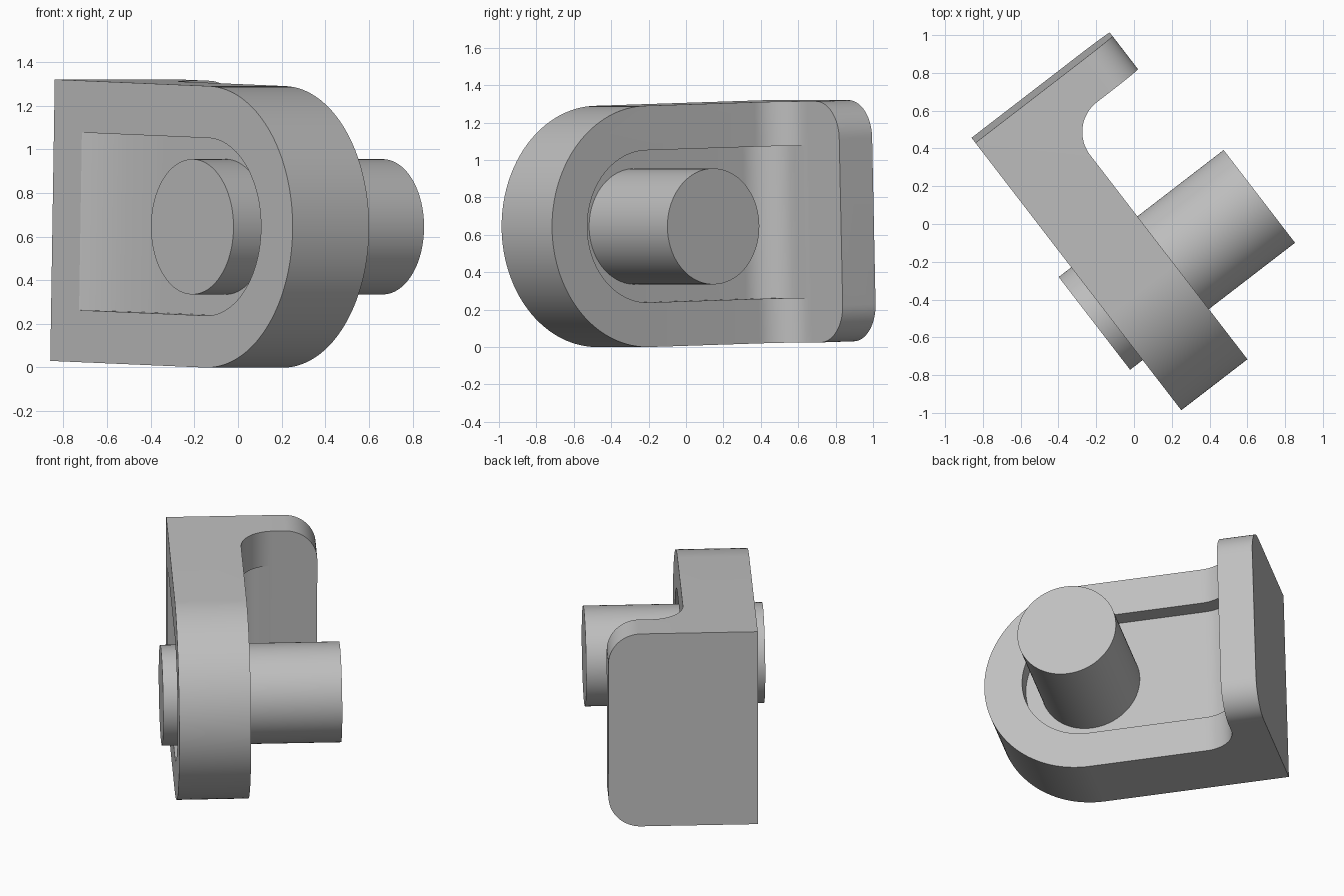
import bpy, bmesh, math
from mathutils import Matrix, Vector

cube = bpy.data.objects.get("Cube")
if cube:
    bpy.data.objects.remove(cube, do_unlink=True)

# Local frame: u along the plate, v through its thickness, w upward
LENGTH, THICK, HALF = 1.804, 0.442, 0.645
FOOT, REACH, FILLET = 0.222, 0.92, 0.2
WEB_FRONT, WEB_BACK, SLOT_R = 0.11, 0.332, 0.407
CENTRE = LENGTH - HALF
PLACE = (Matrix.Translation((-0.85, 0.443, 0.675))
         @ Matrix.Rotation(math.radians(-52.4), 4, 'Z')
         @ Matrix.Rotation(math.radians(1.5), 4, 'Y'))

grey = bpy.data.materials.new("plain_grey")
grey.use_nodes = True
grey.diffuse_color = (0.52, 0.52, 0.52, 1)
grey.node_tree.nodes["Principled BSDF"].inputs["Base Color"].default_value = (0.52, 0.52, 0.52, 1)


def arc(cx, cy, r, start, end, steps=20):
    angles = [math.radians(start + (end - start) * i / steps) for i in range(steps + 1)]
    return [(cx + r * math.cos(a), cy + r * math.sin(a)) for a in angles]


def prism(name, outline, axis, low, high):
    """Extrude a 2D outline along the named local axis."""
    def place(p, d):
        return {'u': (d, p[0], p[1]), 'v': (p[0], d, p[1]), 'w': (p[0], p[1], d)}[axis]
    bm = bmesh.new()
    face = bm.faces.new([bm.verts.new(place(p, low)) for p in outline])
    ext = bmesh.ops.extrude_face_region(bm, geom=[face])
    shift = Vector(place((0, 0), high - low))
    bmesh.ops.translate(bm, vec=shift, verts=[g for g in ext["geom"] if isinstance(g, bmesh.types.BMVert)])
    bmesh.ops.recalc_face_normals(bm, faces=bm.faces)
    mesh = bpy.data.meshes.new(name)
    bm.to_mesh(mesh)
    bm.free()
    mesh.materials.append(grey)
    obj = bpy.data.objects.new(name, mesh)
    bpy.context.collection.objects.link(obj)
    return obj


def combine(obj, cutter, operation):
    """Bake one boolean and discard the cutter."""
    mod = obj.modifiers.new("shape", 'BOOLEAN')
    mod.object, mod.operation, mod.solver = cutter, operation, 'EXACT'
    graph = bpy.context.evaluated_depsgraph_get()
    result = bpy.data.meshes.new_from_object(obj.evaluated_get(graph))
    obj.modifiers.clear()
    obj.data = result
    bpy.data.objects.remove(cutter, do_unlink=True)


def rounded_end(name, r, start, low, high):
    return prism(name, [(start, -r)] + arc(CENTRE, 0, r, -90, 90, 64) + [(start, r)], 'v', low, high)


def finish(obj):
    obj.data.transform(PLACE)
    bpy.ops.object.select_all(action='DESELECT')
    obj.select_set(True)
    bpy.context.view_layer.objects.active = obj
    bpy.ops.object.shade_smooth_by_angle(angle=math.radians(20))


# Bracket: L profile with an inner fillet
profile = [(0, 0), (LENGTH + 0.1, 0), (LENGTH + 0.1, THICK)]
profile += arc(FOOT + FILLET, THICK + FILLET, FILLET, 270, 180)
profile += [(FOOT, REACH), (0, REACH)]
bracket = prism("bracket", profile, 'w', -HALF - 0.1, HALF + 0.1)

# Half-round plate end and straight top and bottom
combine(bracket, rounded_end("end_cutter", HALF, -0.1, -0.1, REACH + 0.1), 'INTERSECT')

# Rounded corners on the free edge of the foot
corner = REACH - FILLET
foot_shape = [(-0.1, -HALF - 0.1), (corner, -HALF - 0.1)]
foot_shape += arc(corner, -HALF + FILLET, FILLET, -90, 0)
foot_shape += arc(corner, HALF - FILLET, FILLET, 0, 90)
foot_shape += [(corner, HALF + 0.1), (-0.1, HALF + 0.1)]
combine(bracket, prism("foot_cutter", foot_shape, 'u', -0.1, LENGTH + 0.1), 'INTERSECT')

# Back pocket, filleted into the foot
inner = FOOT + 0.001
pocket = [(LENGTH, REACH), (LENGTH, WEB_BACK)]
pocket = pocket[::-1] + [(LENGTH, REACH), (inner, REACH)]
pocket += arc(inner + FILLET, WEB_BACK + FILLET, FILLET, 180, 270)
back = prism("back_pocket", pocket[1:], 'w', -1, 1)
back_floor = [(LENGTH, WEB_BACK), (LENGTH, REACH), (inner, REACH)]
back_floor += arc(inner + FILLET, WEB_BACK + FILLET, FILLET, 180, 270)
bpy.data.objects.remove(back, do_unlink=True)
back = prism("back_pocket", back_floor, 'w', -1, 1)
combine(back, rounded_end("slot_cutter", SLOT_R, 0, -0.2, 0.85), 'INTERSECT')
combine(bracket, back, 'DIFFERENCE')

# Front pocket, fading out in a shallow curve
ramp_start, run = 0.21, 0.5
radius = (run ** 2 + WEB_FRONT ** 2) / (2 * WEB_FRONT)
sweep = math.degrees(math.asin(run / radius))
ramp = arc(ramp_start + run, WEB_FRONT - radius, radius, 90 + sweep, 90)
front_floor = [(LENGTH, -0.1), (ramp_start, -0.1)] + ramp + [(LENGTH, WEB_FRONT)]
front = prism("front_pocket", front_floor, 'w', -1, 1)
combine(front, rounded_end("slot_cutter", SLOT_R, 0, -0.05, 0.3), 'INTERSECT')
combine(bracket, front, 'DIFFERENCE')
finish(bracket)

# Pin through the rounded end
pin = prism("pin", arc(CENTRE, 0, 0.31, 0, 360, 96)[:-1], 'v', -0.084, 1.018)
finish(pin)
